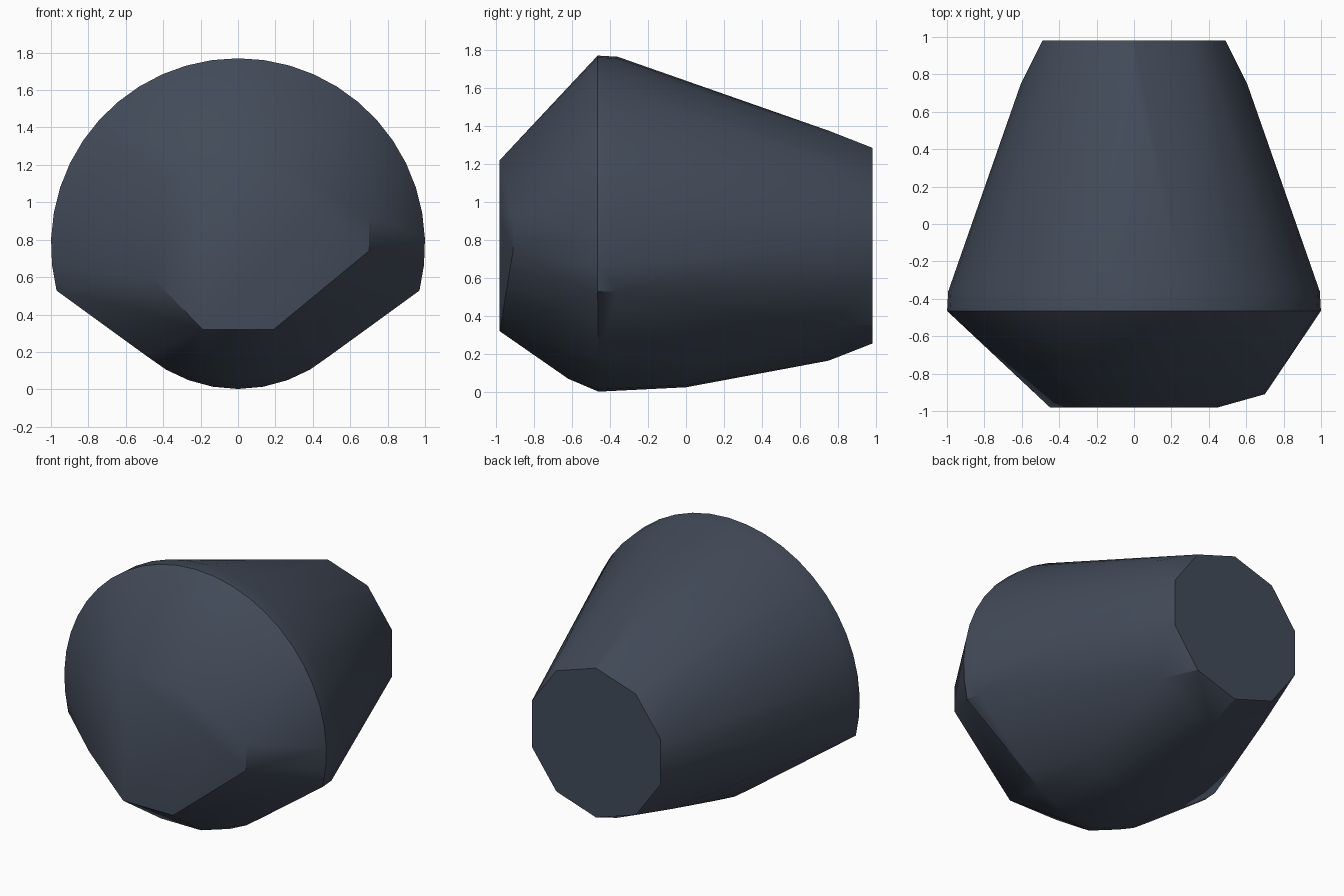
import bpy, bmesh
from math import sin, cos, radians

if "Cube" in bpy.data.objects:
    bpy.data.objects.remove(bpy.data.objects["Cube"])

CZ = 0.77  # height of the long axis


def ring(y, r, n, start=0.0, span=360.0):
    """Points round the y axis; angle 0 is straight up."""
    count = n if span >= 360 else n + 1
    angles = [radians(start + span * i / n) for i in range(count)]
    return [(r * sin(a), y, CZ + r * cos(a)) for a in angles]


pts = []
# wide upper rim, open at the bottom
pts += ring(-0.465, 1.0, 26, -104, 208)
pts += ring(-0.36, 0.994, 26, -104, 208)
# narrower rounded belly
pts += ring(-0.46, 0.768, 36)
pts += ring(0.0, 0.745, 36)
# tapered back end
pts += ring(0.75, 0.605, 8)
pts += ring(0.98, 0.515, 10)
# faceted front end
for x in (-0.19, 0.19):
    pts += [(x, -0.98, 1.22), (x, -0.98, 0.32), (x * 0.8, -0.62, 0.07)]
pts += [(0.45, -0.98, 0.94), (-0.45, -0.98, 0.59)]
pts += [(0.70, -0.91, 0.92), (0.70, -0.91, 0.74), (-0.40, -0.91, 1.1)]

# wrap everything in one convex skin
bm = bmesh.new()
for p in pts:
    bm.verts.new(p)
bmesh.ops.convex_hull(bm, input=bm.verts)
bmesh.ops.delete(bm, geom=[v for v in bm.verts if not v.link_faces], context='VERTS')
bmesh.ops.dissolve_limit(bm, angle_limit=radians(0.5), verts=bm.verts, edges=bm.edges)
bmesh.ops.recalc_face_normals(bm, faces=bm.faces)
mesh = bpy.data.meshes.new("tapered_shell")
bm.to_mesh(mesh)
bm.free()

shell = bpy.data.objects.new("tapered_shell", mesh)
bpy.context.collection.objects.link(shell)

# dark slate colour
mat = bpy.data.materials.new("dark_slate")
mat.diffuse_color = (0.055, 0.07, 0.10, 1)
mat.use_nodes = True
mat.node_tree.nodes["Principled BSDF"].inputs["Base Color"].default_value = mat.diffuse_color
mesh.materials.append(mat)

# soft cone, sharp rims
bpy.context.view_layer.objects.active = shell
shell.select_set(True)
bpy.ops.object.shade_smooth_by_angle(angle=radians(30))
